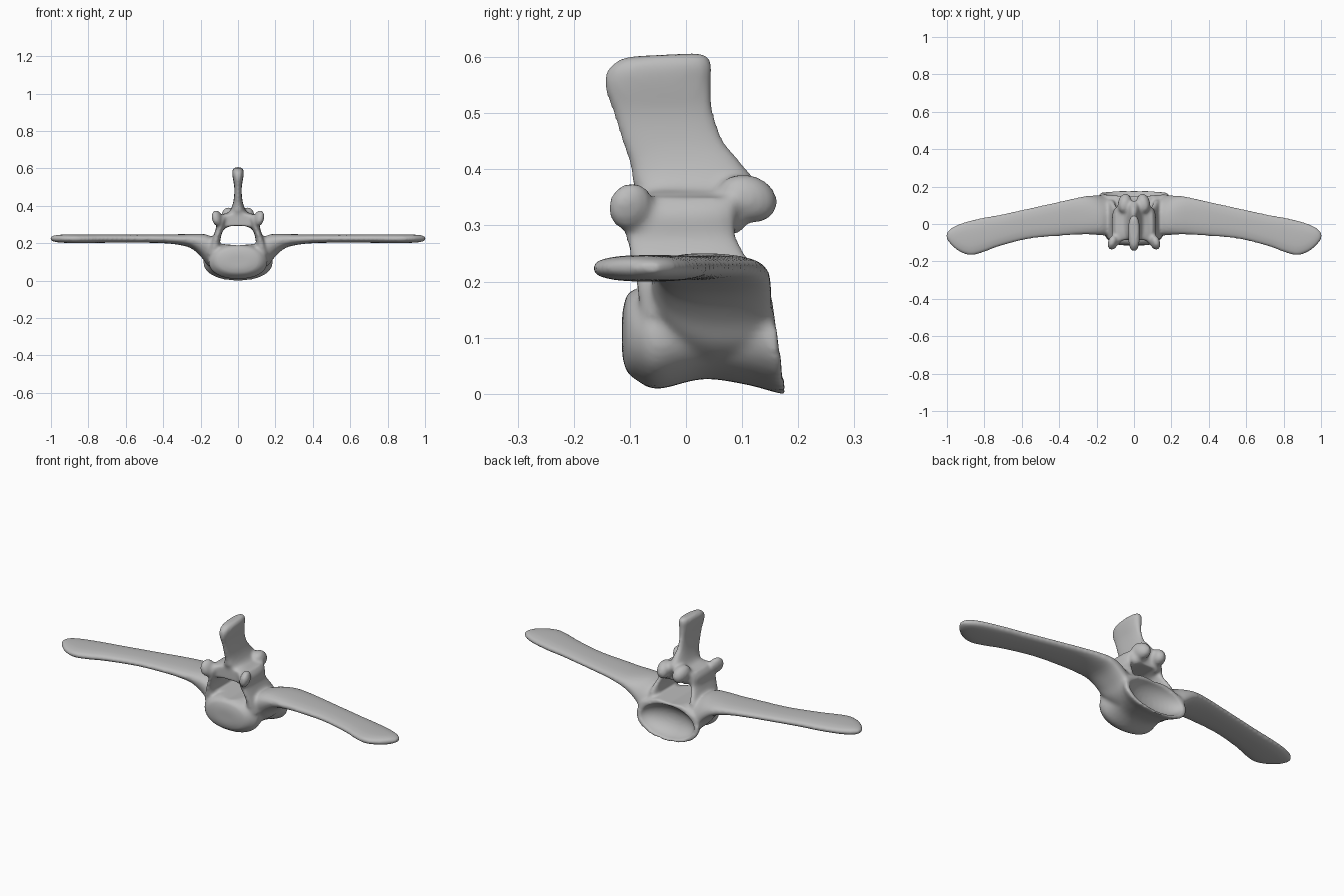
import bpy, bmesh
from math import cos, sin, pi, copysign
from mathutils import Matrix, Vector, Euler

old = bpy.data.objects.get("Cube")
if old:
    bpy.data.objects.remove(old, do_unlink=True)

bone = bpy.data.materials.new("bone grey")
bone.use_nodes = True
grey = (0.5, 0.5, 0.5, 1)
bone.diffuse_color = grey
bone.node_tree.nodes["Principled BSDF"].inputs["Base Color"].default_value = grey


def smooth_rows(rows, steps=5):
    """Run a smooth curve through the rows."""
    out = []
    for i in range(len(rows) - 1):
        p = [rows[max(0, min(len(rows) - 1, i + k))] for k in (-1, 0, 1, 2)]
        for s in range(steps):
            t = s / steps
            out.append([b + 0.5 * t * (c - a + t * (2*a - 5*b + 4*c - d + t * (3*(b - c) + d - a)))
                        for a, b, c, d in zip(*p)])
    return out + [list(rows[-1])]


def loft(bm, axis, rows, power=2.0, side=1, n=32):
    """Rows hold position, low and high of the two other axes, and a lean."""
    rings = []
    for t, ulo, uhi, vlo, vhi, lean in smooth_rows(rows):
        ring = []
        for k in range(n):
            c, s = cos(2 * pi * k / n), sin(2 * pi * k / n)
            u = copysign(abs(c) ** (2 / power), c) * (uhi - ulo) / 2
            v = copysign(abs(s) ** (2 / power), s) * (vhi - vlo) / 2
            cu, cv = (ulo + uhi) / 2 + u, (vlo + vhi) / 2 + v
            if axis == "x":
                co = (t * side, cu - lean * v, cv)
            elif axis == "y":
                co = (cu * side, t - lean * v, cv)
            else:
                co = (cu * side, cv, t + lean * v)
            ring.append(bm.verts.new(co))
        rings.append(ring)
    for a, b in zip(rings, rings[1:]):
        for k in range(n):
            bm.faces.new((a[k], a[(k + 1) % n], b[(k + 1) % n], b[k]))
    bm.faces.new(rings[0])
    bm.faces.new(rings[-1])


def lobe(bm, centre, radii, turn=(0, 0, 0)):
    m = Matrix.LocRotScale(Vector(centre), Euler(turn), Vector(radii))
    bmesh.ops.create_uvsphere(bm, u_segments=32, v_segments=20, radius=1, matrix=m)


def make(name, bm):
    bmesh.ops.recalc_face_normals(bm, faces=bm.faces[:])
    me = bpy.data.meshes.new(name)
    bm.to_mesh(me)
    bm.free()
    ob = bpy.data.objects.new(name, me)
    bpy.context.collection.objects.link(ob)
    me.materials.append(bone)
    return ob


bm = bmesh.new()

# Rounded body with a flared back rim
loft(bm, "y", [
    (-.114, -.06, .06, .07, .14, 0),
    (-.106, -.11, .11, .04, .175, 0),
    (-.085, -.14, .14, .022, .19, 0),
    (-.05, -.158, .158, .008, .197, 0),
    (.03, -.15, .15, .026, .205, 0),
    (.1, -.165, .165, .016, .205, .08),
    (.145, -.185, .185, .002, .2, .15),
    (.164, -.185, .185, -.002, .198, .15)], 2.2)

# Spine plate on top, leaning forward
loft(bm, "z", [
    (.31, -.085, .085, -.06, .1, 0),
    (.345, -.07, .07, -.08, .115, 0),
    (.375, -.042, .042, -.095, .125, 0),
    (.41, -.028, .028, -.1, .1, 0),
    (.45, -.021, .021, -.115, .068, 0),
    (.5, -.02, .02, -.13, .05, 0),
    (.55, -.028, .028, -.146, .045, 0),
    (.585, -.031, .031, -.138, .046, .05),
    (.604, -.02, .02, -.11, .03, .05)], 2.6)

# Arch roof over the canal
loft(bm, "y", [
    (-.085, -.11, .11, .285, .355, 0),
    (-.04, -.1, .1, .275, .365, 0),
    (.04, -.09, .09, .27, .365, 0),
    (.1, -.08, .08, .28, .365, 0)], 3)

for side in (1, -1):
    # Side wing, swelling into the body at its root
    loft(bm, "x", [
        (.06, -.05, .14, .03, .2, .2),
        (.12, -.055, .145, .055, .225, .3),
        (.165, -.055, .148, .085, .245, .35),
        (.2, -.055, .15, .13, .25, .35),
        (.25, -.055, .15, .172, .25, .3),
        (.31, -.058, .14, .19, .248, .1),
        (.4, -.065, .12, .2, .247, 0),
        (.56, -.08, .085, .203, .246, 0),
        (.72, -.12, .05, .202, .247, 0),
        (.8, -.15, .036, .2, .247, 0),
        (.87, -.168, .02, .2, .247, 0),
        (.93, -.15, .002, .202, .246, 0),
        (.975, -.115, -.02, .206, .243, 0),
        (1.002, -.08, -.045, .215, .235, 0)], 2.4, side)
    # Arch pillar
    loft(bm, "z", [
        (.14, .08, .17, -.08, .13, 0),
        (.2, .092, .15, -.09, .13, 0),
        (.24, .09, .132, -.1, .112, 0),
        (.28, .074, .118, -.108, .09, 0),
        (.32, .06, .118, -.11, .09, 0),
        (.35, .05, .1, -.09, .1, 0)], 2.6, side)
    # Front and back joint lobes
    lobe(bm, (.112 * side, -.098, .333), (.026, .042, .044), (0, .25 * side, .35 * side))
    lobe(bm, (.05 * side, .11, .348), (.036, .055, .042), (-.35, 0, .2 * side))

vertebra = make("vertebra", bm)

# Hollow of the back face
bm = bmesh.new()
lobe(bm, (0, .18, .098), (.165, .085, .086), (.15, 0, 0))
bowl = make("bowl_cutter", bm)

# Canal through the arch
bm = bmesh.new()
canal_profile = [(-.1, .197), (0, .188), (.1, .197), (.088, .235), (.068, .28),
                 (.04, .292), (-.04, .292), (-.068, .28), (-.088, .235)]
face = bm.faces.new([bm.verts.new((x, -.3, z)) for x, z in canal_profile])
grown = bmesh.ops.extrude_face_region(bm, geom=[face])["geom"]
bmesh.ops.translate(bm, vec=(0, .6, 0),
                    verts=[v for v in grown if isinstance(v, bmesh.types.BMVert)])
canal = make("canal_cutter", bm)


def fuse():
    r = vertebra.modifiers.new("fuse", "REMESH")
    r.mode = "VOXEL"
    r.voxel_size = .007


# Fuse the parts, carve the hollows, then soften the joins
fuse()
for cutter in (bowl, canal):
    cutter.hide_render = True
    b = vertebra.modifiers.new("carve", "BOOLEAN")
    b.operation = "DIFFERENCE"
    b.solver = "EXACT"
    b.object = cutter
fuse()
soft = vertebra.modifiers.new("soften", "SMOOTH")
soft.factor = .5
soft.iterations = 8

bpy.context.view_layer.update()
depsgraph = bpy.context.evaluated_depsgraph_get()
result = bpy.data.meshes.new_from_object(vertebra.evaluated_get(depsgraph))
vertebra.modifiers.clear()
vertebra.data = result
for cutter in (bowl, canal):
    bpy.data.objects.remove(cutter, do_unlink=True)
result.materials.clear()
result.materials.append(bone)
for p in result.polygons:
    p.use_smooth = True
    p.material_index = 0
